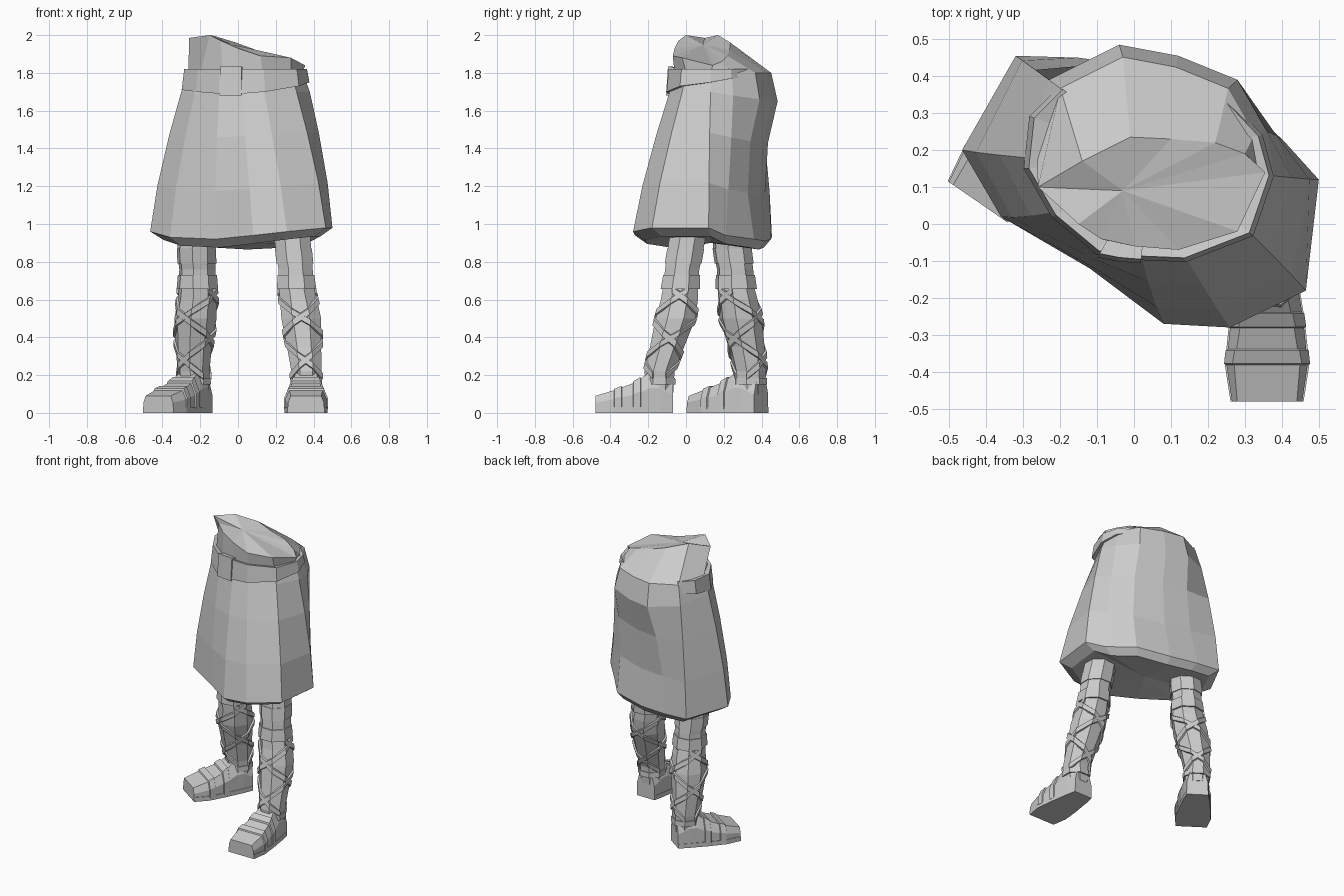
import bpy, bmesh, math
from mathutils import Vector, Matrix

if "Cube" in bpy.data.objects:
    bpy.data.objects.remove(bpy.data.objects["Cube"])


def loft(name, rings, tips=(None, None)):
    """Skin equal-length rings; ends get flat caps or a fan to a tip point."""
    bm = bmesh.new()
    vs = [[bm.verts.new(p) for p in r] for r in rings]
    n = len(vs[0])
    for a, b in zip(vs, vs[1:]):
        for i in range(n):
            j = (i + 1) % n
            bm.faces.new((a[i], a[j], b[j], b[i]))
    for ring, tip in ((vs[0], tips[0]), (vs[-1], tips[1])):
        if tip:
            c = bm.verts.new(tip)
            for i in range(n):
                bm.faces.new((ring[i], ring[(i + 1) % n], c))
        else:
            bm.faces.new(ring)
    bmesh.ops.recalc_face_normals(bm, faces=bm.faces)
    me = bpy.data.meshes.new(name)
    bm.to_mesh(me)
    bm.free()
    ob = bpy.data.objects.new(name, me)
    bpy.context.collection.objects.link(ob)
    return ob


# Skirt and waist: hem, waist and top outlines run left, front, right, back
HEM = [(-.465, .20, .96), (-.36, .02, .93), (-.12, -.12, .92), (.08, -.27, .94),
       (.26, -.28, .96), (.465, -.18, .98), (.5, .12, .98), (.41, .21, .94),
       (.28, .36, .92), (.05, .42, .91), (-.15, .45, .92), (-.32, .455, .93)]
WAIST = [(-.30, .18, 1.70), (-.23, .03, 1.69), (-.1, -.07, 1.69), (.02, -.09, 1.69),
         (.14, -.09, 1.69), (.31, -.02, 1.70), (.38, .13, 1.70), (.36, .25, 1.68),
         (.28, .39, 1.66), (.12, .455, 1.65), (-.04, .485, 1.65), (-.23, .39, 1.67)]
TOP = [(-.26, .10, 1.985), (-.15, .0, 2.0), (-.09, -.04, 1.97), (.0, -.06, 1.93),
       (.12, -.07, 1.89), (.28, -.02, 1.88), (.355, .14, 1.84), (.3, .19, 1.86),
       (.22, .22, 1.89), (.1, .23, 1.92), (-.01, .235, 1.96), (-.14, .17, 2.0)]
MID = Vector((.05, .18, 0))


def scaled(p, s, z):
    q = MID + (Vector(p) - MID) * s
    return Vector((q.x, q.y, z))


def skirt_ring(t):
    ring = []
    for i, (h, w) in enumerate(zip(HEM, WAIST)):
        p = Vector(h).lerp(Vector(w), t)
        bulge = math.sin(math.pi * t)
        if i in (8, 9, 10):
            p.y -= .05 * bulge
        else:
            p = scaled(p, 1 + .04 * bulge, p.z)
        ring.append(p)
    return ring


under = [scaled(p, .86, p[2] - .045) for p in HEM]
beltline = [scaled(p, .89, 1.80) for p in WAIST]
loft("skirt", [under] + [skirt_ring(t) for t in (0, .33, .7, 1)] + [beltline, TOP],
     tips=((.02, .13, .90), (-.03, .09, 1.95)))

# Belt strip wrapping the front and sides, sinking into the back
BELT = [(-.2, .37, 1.74), (-.28, .29, 1.73), (-.295, .15, 1.71), (-.22, .02, 1.70),
        (-.1, -.08, 1.69), (.02, -.095, 1.69), (.14, -.1, 1.70), (.32, -.03, 1.73),
        (.375, .13, 1.75), (.345, .24, 1.77), (.26, .33, 1.78)]


def belt_section(p, grow=0.0):
    lo, hi = p[2] - grow * .3, max(1.82, p[2] + .04) + grow * .3
    return [scaled(p, 1.01 + grow, lo), scaled(p, .97 + grow, hi),
            scaled(p, .84, hi - .01), scaled(p, .84, lo)]


loft("belt", [belt_section(p) for p in BELT])
loft("buckle", [belt_section((x, y, 1.695), .05)
                for x, y in ((-.09, -.075), (-.04, -.085), (.02, -.09))])

# Legs: (height, radius) shared, centre paths per side
LEG = [(.1, .078), (.22, .086), (.35, .098), (.5, .114), (.6, .106),
       (.66, .1), (.76, .098), (.85, .102), (1.0, .105)]
PATHS = {
    "right": [(.36, -.14), (.362, -.14), (.35, -.1), (.335, -.055), (.32, -.035),
              (.31, -.03), (.305, -.02), (.295, -.005), (.28, .02)],
    "left": [(-.23, .34), (-.235, .34), (-.235, .32), (-.225, .29), (-.215, .275),
             (-.215, .265), (-.215, .26), (-.222, .245), (-.21, .24)]}
# Foot sections: local y, half width, height
FOOT = [(.07, .066, .16), (.0, .08, .22), (-.05, .087, .22), (-.12, .098, .165),
        (-.24, .11, .12), (-.34, .095, .09)]


def lerp_rows(rows, key, k):
    """Interpolate rows of numbers along a rising key column."""
    for a, b in zip(rows, rows[1:]):
        if k <= b[key]:
            t = (k - a[key]) / (b[key] - a[key])
            return [u + (v - u) * t for u, v in zip(a, b)]
    return rows[-1]


def foot_section(row, s=1.0):
    y, w, h = row
    top = .6 + .25 * min(1, max(0, (.22 - h) / .12))
    w, h = w * s, h * s
    return [(-w, y, .02), (w, y, .02), (w, y, .6 * h), (top * w, y, h),
            (-top * w, y, h), (-w, y, .6 * h)]


def build_leg(side, yaw):
    path = PATHS[side]
    rows = [(z, r, x, y) for (z, r), (x, y) in zip(LEG, path)]

    def point(z, step, off=0.0):
        _, r, x, y = lerp_rows(rows, 0, z)
        a = math.radians(45 * step + 22.5) + yaw
        return Vector((x + (r + off) * math.cos(a), y + (r + off) * math.sin(a), z))

    def ring(z, off=0.0):
        return [point(z, k, off) for k in range(8)]

    loft(side + "_leg", [ring(z) for z, _ in LEG])

    # Cuff below the knee, knee fold and ankle wraps
    for name, z0, z1, off in (("cuff", .655, .73, .012), ("knee_fold", .79, .87, .006),
                              ("ankle_wrap", .15, .185, .01)):
        loft(f"{side}_{name}", [ring(z0, -.01), ring(z0, off), ring(z1, off * .6), ring(z1, -.01)])

    # Criss-cross straps: two winding each way, crossing front, back and sides
    for n, (turn, start) in enumerate(((1, 3), (1, 7), (-1, 0), (-1, 4))):
        secs = []
        for i in range(9):
            z, k = .65 - .057 * i, start + turn * i
            secs.append([point(z + .021, k, -.01), point(z + .016, k, .011),
                         point(z - .016, k, .011), point(z - .021, k, -.01)])
        loft(f"{side}_shin_strap_{n + 1}", secs)

    # Foot, sole and the straps over the instep
    place = Matrix.Translation((*path[0], 0)) @ Matrix.Rotation(yaw, 4, 'Z')
    parts = [loft(side + "_foot", [foot_section(r) for r in FOOT])]
    outline = [(w * 1.04, y) for y, w, _ in FOOT]
    outline += [(-x, y) for x, y in reversed(outline)]
    parts.append(loft(side + "_sole", [[(x, y, z) for x, y in outline] for z in (0, .03)]))
    rising = FOOT[::-1]
    for i, y in enumerate((-.22, -.12)):
        secs = [foot_section(lerp_rows(rising, 0, y + d), s)
                for d, s in ((-.024, .95), (-.018, 1.06), (.018, 1.06), (.024, .95))]
        parts.append(loft(f"{side}_foot_strap_{i + 1}", secs))
    for ob in parts:
        ob.data.transform(place)


build_leg("right", 0.0)
build_leg("left", math.radians(-34.5))
